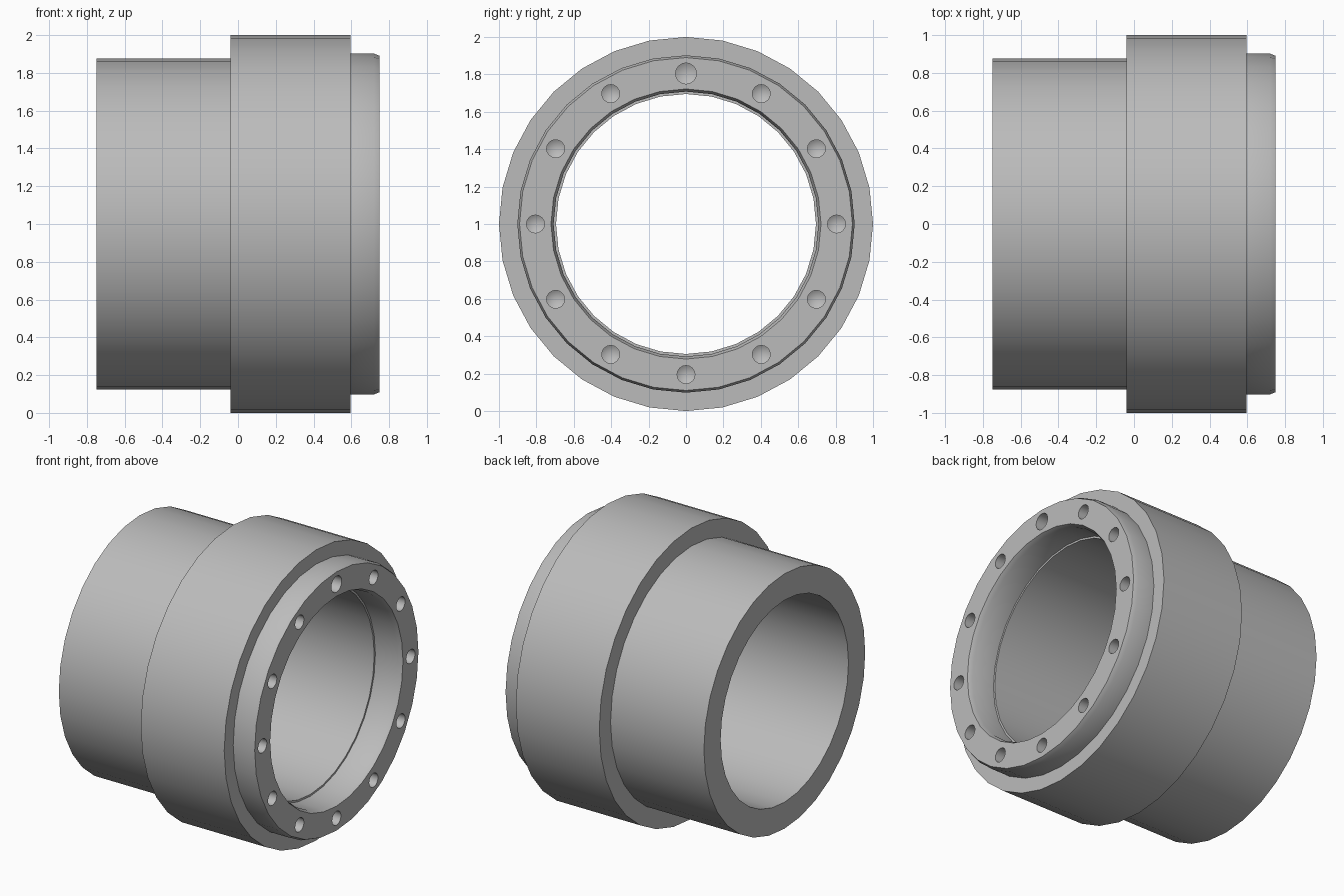
import bpy
import bmesh
from math import sin, cos, pi, radians

cube = bpy.data.objects.get("Cube")
if cube:
    bpy.data.objects.remove(cube, do_unlink=True)

grey = bpy.data.materials.new("plain_grey")
grey.use_nodes = True
color = (0.5, 0.5, 0.5, 1)
grey.diffuse_color = color
grey.node_tree.nodes["Principled BSDF"].inputs["Base Color"].default_value = color


def lathe(name, profile, sides, y=0, z=1, closed=False):
    """Turn (x, radius) points about an axis along x."""
    bm = bmesh.new()
    rings = []
    for x, r in profile:
        if r == 0:
            rings.append([bm.verts.new((x, y, z))] * sides)
        else:
            angles = [2 * pi * i / sides for i in range(sides)]
            rings.append([bm.verts.new((x, y + r * sin(a), z + r * cos(a))) for a in angles])
    pairs = list(zip(rings, rings[1:]))
    if closed:
        pairs.append((rings[-1], rings[0]))
    for a, b in pairs:
        for i in range(sides):
            j = (i + 1) % sides
            corners = dict.fromkeys((a[i], a[j], b[j], b[i]))
            bm.faces.new(list(corners))
    bmesh.ops.recalc_face_normals(bm, faces=bm.faces)
    mesh = bpy.data.meshes.new(name)
    bm.to_mesh(mesh)
    bm.free()
    mesh.materials.append(grey)
    obj = bpy.data.objects.new(name, mesh)
    bpy.context.collection.objects.link(obj)
    return obj


# Stepped sleeve: rear tube, wide collar, chamfered lip and counterbore
section = [
    (-0.75, 0.877), (-0.04, 0.877), (-0.04, 1.0), (0.595, 1.0),
    (0.595, 0.902), (0.72, 0.902), (0.75, 0.89),
    (0.75, 0.722), (0.72, 0.708), (0.55, 0.708), (0.55, 0.695), (-0.75, 0.695),
]
sleeve = lathe("flanged_sleeve", section, 32, closed=True)

# Ring of drilled holes with conical bottoms, the top one wider
for i in range(12):
    a = radians(30 * i)
    r = 0.056 if i == 0 else 0.048
    drill = lathe("hole_cutter", [(0.8, 0), (0.8, r), (0.65, r), (0.62, 0)], 16,
                  0.805 * sin(a), 1 + 0.805 * cos(a))
    drill.hide_render = True
    cut = sleeve.modifiers.new("hole", 'BOOLEAN')
    cut.operation = 'DIFFERENCE'
    cut.solver = 'EXACT'
    cut.object = drill
    bpy.context.view_layer.objects.active = sleeve
    bpy.ops.object.modifier_apply(modifier=cut.name)
    bpy.data.objects.remove(drill, do_unlink=True)

bpy.ops.object.select_all(action='DESELECT')
sleeve.select_set(True)
bpy.context.view_layer.objects.active = sleeve
bpy.ops.object.shade_smooth_by_angle(angle=radians(30))
